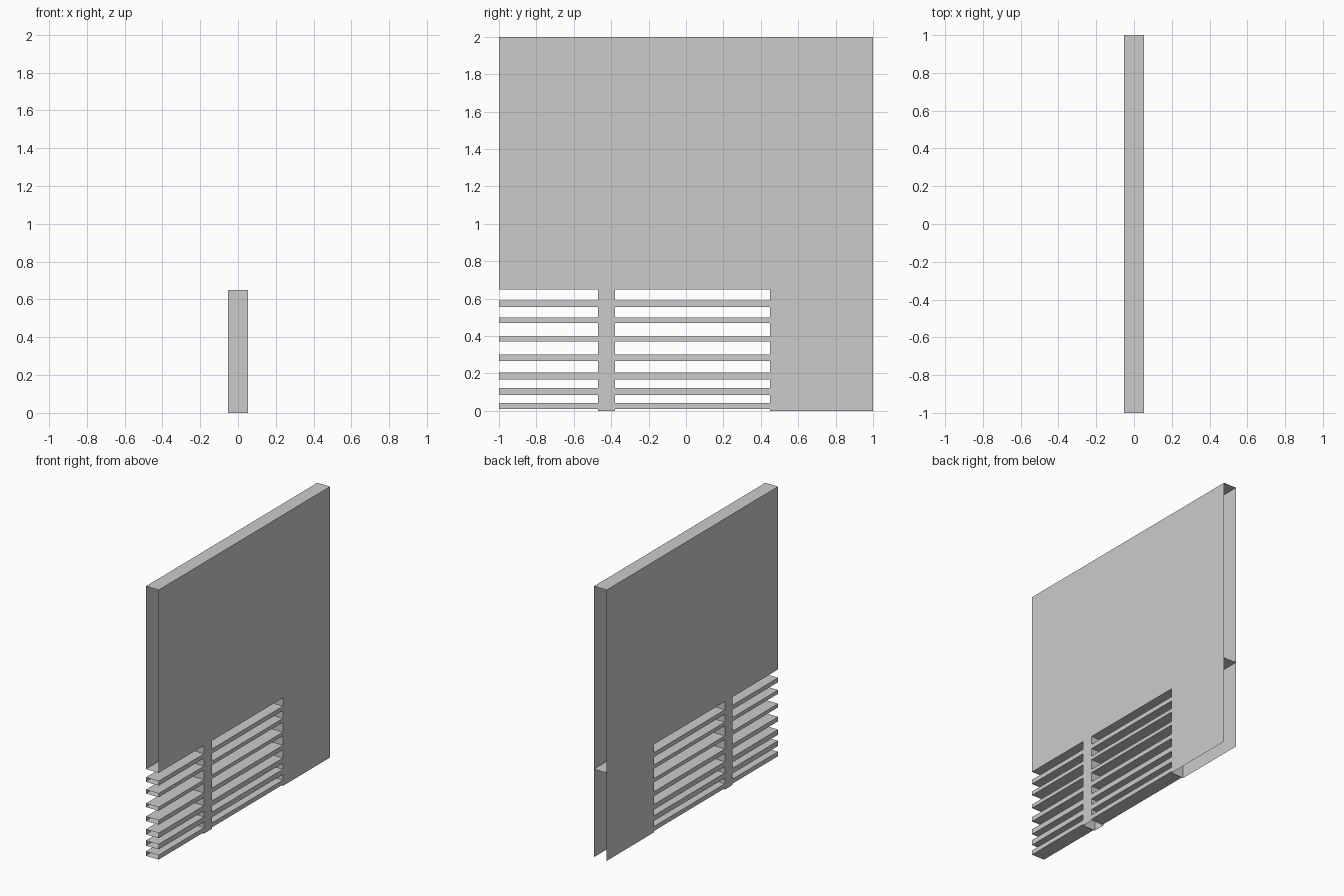
import bpy, bmesh

if "Cube" in bpy.data.objects:
    bpy.data.objects.remove(bpy.data.objects["Cube"])

D = 0.052  # half the wall thickness


def shell(name, y0, y1, z0, z1, skip=""):
    """Box between the given limits, leaving out the faces named in skip."""
    me = bpy.data.meshes.new(name)
    bm = bmesh.new()
    v = {(i, j, k): bm.verts.new(((-D, D)[i], (y0, y1)[j], (z0, z1)[k]))
         for i in (0, 1) for j in (0, 1) for k in (0, 1)}
    sides = {
        "left": ((0, 0, 0), (0, 0, 1), (0, 1, 1), (0, 1, 0)),
        "right": ((1, 0, 0), (1, 1, 0), (1, 1, 1), (1, 0, 1)),
        "front": ((0, 0, 0), (1, 0, 0), (1, 0, 1), (0, 0, 1)),
        "back": ((0, 1, 0), (0, 1, 1), (1, 1, 1), (1, 1, 0)),
        "bottom": ((0, 0, 0), (0, 1, 0), (1, 1, 0), (1, 0, 0)),
        "top": ((0, 0, 1), (1, 0, 1), (1, 1, 1), (0, 1, 1)),
    }
    for side, corners in sides.items():
        if side not in skip.split():
            bm.faces.new([v[c] for c in corners])
    bm.to_mesh(me)
    bm.free()
    ob = bpy.data.objects.new(name, me)
    bpy.context.collection.objects.link(ob)
    return ob


# Upper wall, open at both ends where it joins its neighbours
shell("upper_wall", -1, 1, 0.65, 2, "front back")

# Solid lower section and the slim post, both open underneath
shell("lower_wall", 0.45, 1, 0, 0.65, "back top bottom")
shell("vent_post", -0.47, -0.38, 0, 0.65, "top bottom")

# Horizontal slats in the two vent bays
SLATS = [(0.01, 0.043), (0.085, 0.123), (0.168, 0.206), (0.267, 0.30),
         (0.37, 0.397), (0.47, 0.498), (0.556, 0.589)]
for z0, z1 in SLATS:
    shell("short_slat", -1, -0.47, z0, z1, "front back")
    shell("long_slat", -0.38, 0.45, z0, z1, "front back")
